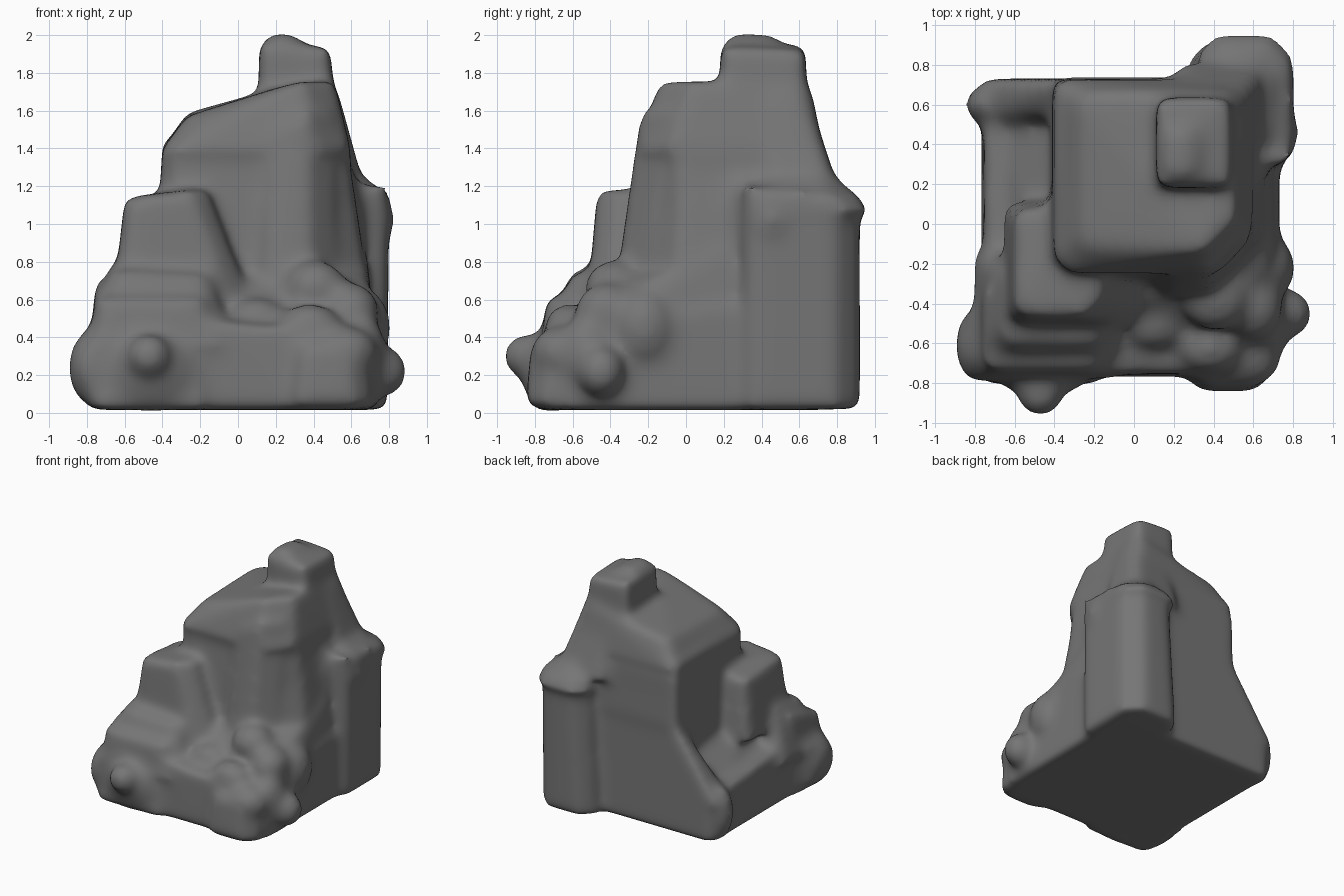
import bpy, bmesh
from mathutils import Vector, Matrix

if "Cube" in bpy.data.objects:
    bpy.data.objects.remove(bpy.data.objects["Cube"])

parts = []


def finish(bm, name):
    bmesh.ops.recalc_face_normals(bm, faces=bm.faces)
    mesh = bpy.data.meshes.new(name)
    bm.to_mesh(mesh)
    bm.free()
    ob = bpy.data.objects.new(name, mesh)
    bpy.context.collection.objects.link(ob)
    parts.append(ob)


def block(name, bottom, top, z0, zs, cuts=(.03,) * 4):
    """Tapered block; rects are x0,x1,y0,y1; heights and corner cuts go front-left, front-right, back-right, back-left."""
    bm = bmesh.new()
    for (x0, x1, y0, y1), heights in ((bottom, [z0] * 4), (top, zs)):
        corners = ((x0, y0, 1, 1), (x1, y0, -1, 1), (x1, y1, -1, -1), (x0, y1, 1, -1))
        for (x, y, sx, sy), z, c in zip(corners, heights, cuts):
            bm.verts.new((x + sx * c, y, z))
            bm.verts.new((x, y + sy * c, z))
    bmesh.ops.convex_hull(bm, input=bm.verts)
    finish(bm, name)


def lump(name, centre, radii):
    bm = bmesh.new()
    mat = Matrix.Translation(centre) @ Matrix.Diagonal(Vector((*radii, 1)))
    bmesh.ops.create_icosphere(bm, subdivisions=3, radius=1, matrix=mat)
    finish(bm, name)


# Ground-level mass and sloping left flank
block("base", (-.77, .73, -.77, .73), (-.75, .73, -.75, .73), .015, (.53, .42, .65, .40), (.05, .13, .05, .05))
block("left_flank", (-.76, 0, -.5, .72), (-.42, 0, -.4, .72), .3, (.75, .8, .7, .58))
block("back_left_ridge", (-.80, 0, .5, .73), (-.40, 0, .56, .73), .33, (.85, 1.1, 1.1, .92))
lump("back_left_corner", (-.74, .6, .25), (.11, .1, .22))

# Tower with slanted roof, chimney and rear shoulder; its front right corner is cut wide
block("tower_lower", (-.42, .71, -.30, .73), (-.41, .61, -.24, .73), .5, (1.3, 1.2, 1.3, 1.3), (.1, .22, .03, .03))
block("tower_upper", (-.41, .63, -.25, .74), (-.40, .59, -.23, .72), .9, (1.41, 1.4, 1.4, 1.44), (.07, .2, .03, .03))
block("tower_crown", (-.41, .60, -.26, .73), (-.27, .51, -.14, .66), 1.38, (1.57, 1.76, 1.73, 1.59), (.06, .17, .05, .05))
block("tower_front_bulge", (.06, .52, -.38, .1), (.08, .51, -.24, .1), .6, (1.5, 1.6, 1.6, 1.5), (.1, .14, .03, .03))
block("rear_shoulder", (.2, .68, .4, .82), (.22, .53, .4, .64), 1.15, (1.7, 1.7, 1.7, 1.7), (.05,) * 4)
block("chimney", (.11, .52, .18, .64), (.11, .49, .18, .635), 1.5, (1.96, 1.94, 1.92, 1.95))
block("chimney_cap", (.12, .48, .2, .62), (.17, .28, .24, .46), 1.87, (2.01, 2.01, 2.0, 2.0))

# Tall column at the back right
block("back_column", (.27, .79, .30, .92), (.34, .80, .30, .92), .02, (1.2, 1.2, 1.16, 1.16), (.08, .05, .13, .1))
block("column_cap", (.30, .81, .36, .98), (.4, .69, .36, .80), 1.06, (1.25, 1.24, 1.24, 1.25), (.1,) * 4)
lump("column_knob", (.66, .46, 1.02), (.17, .17, .2))
lump("column_neck", (.56, .30, 1.0), (.12, .14, .3))

# Stepped blocks on the left front
block("upper_step", (-.66, .06, -.52, .12), (-.60, -.16, -.47, .08), .6, (1.14, 1.18, 1.2, 1.1), (.05, .1, .03, .05))
block("lower_step", (-.82, -.04, -.79, -.1), (-.68, -.14, -.60, -.2), .35, (.75, .73, .80, .78), (.06,) * 4)
block("lower_step_front", (-.79, -.14, -.81, -.3), (-.76, -.16, -.74, -.3), .02, (.6, .6, .7, .7), (.05,) * 4)
block("left_bulge", (-.86, -.4, -.79, -.38), (-.84, -.4, -.77, -.35), .08, (.42, .45, .45, .42), (.1,) * 4)
lump("left_foot", (-.78, -.61, .24), (.12, .19, .19))
lump("front_foot", (-.46, -.74, .22), (.24, .13, .22))
lump("front_nub", (-.47, -.85, .30), (.12, .12, .12))

# Rocky heap on the right front
block("heap_slope", (-.15, .73, -.74, .3), (-.1, .68, -.33, .3), .36, (.72, .70, .88, .9), (.05, .12, .05, .05))
block("front_right_step", (.23, .71, -.85, -.4), (.26, .69, -.82, -.4), .03, (.36, .36, .5, .5), (.1,) * 4)
for centre, radii in (((.10, -.50, .50), (.16, .13, .11)), ((.41, -.38, .66), (.17, .16, .15)),
                      ((.60, -.42, .54), (.15, .17, .15)), ((.38, -.62, .46), (.17, .13, .12)),
                      ((.57, -.68, .32), (.17, .14, .14)), ((.69, -.22, .45), (.12, .16, .2)),
                      ((.66, -.52, .3), (.13, .16, .22))):
    lump("heap_rock", centre, radii)
lump("side_nub", (.76, -.45, .22), (.14, .13, .14))

# Merge everything into one softly weathered skin
bpy.ops.object.select_all(action='DESELECT')
for ob in parts:
    ob.select_set(True)
house = parts[0]
bpy.context.view_layer.objects.active = house
bpy.ops.object.join()
house.name = "weathered_house"
remesh = house.modifiers.new("skin", 'REMESH')
remesh.mode = 'VOXEL'
remesh.voxel_size = .025
remesh.use_smooth_shade = True
smooth = house.modifiers.new("soften", 'SMOOTH')
smooth.factor = .5
smooth.iterations = 30

# Dark grey stone
stone = bpy.data.materials.new("dark_stone")
stone.diffuse_color = (.18, .18, .18, 1)
stone.use_nodes = True
stone.node_tree.nodes["Principled BSDF"].inputs["Base Color"].default_value = stone.diffuse_color
house.data.materials.append(stone)
